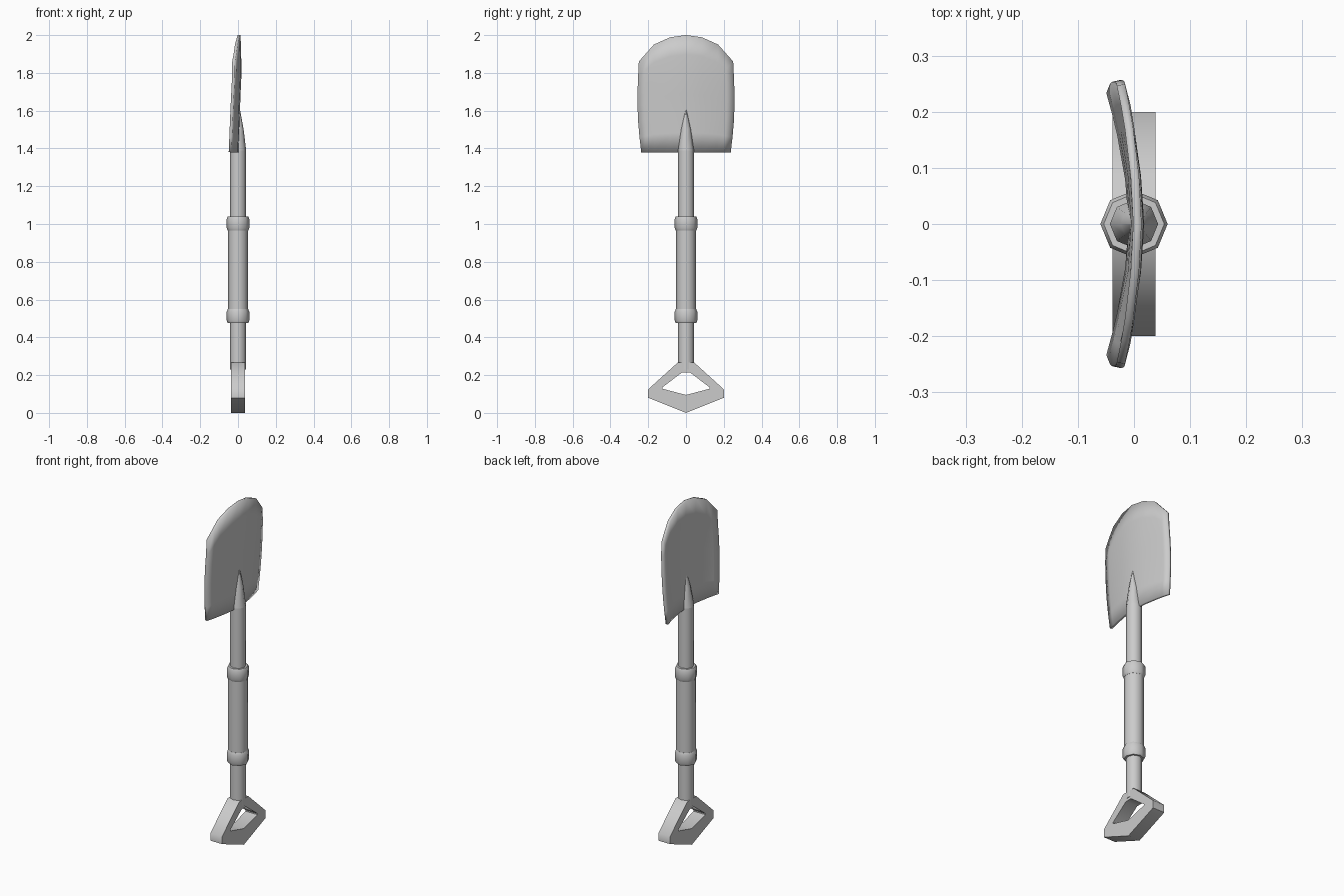
import bpy, bmesh, math

cube = bpy.data.objects.get("Cube")
if cube:
    bpy.data.objects.remove(cube)

steel = bpy.data.materials.new("grey_steel")
steel.use_nodes = True
GREY = (0.6, 0.6, 0.6, 1)
steel.diffuse_color = GREY
steel.node_tree.nodes["Principled BSDF"].inputs["Base Color"].default_value = GREY


def finish(name, bm, angle=50):
    bmesh.ops.recalc_face_normals(bm, faces=bm.faces)
    mesh = bpy.data.meshes.new(name)
    bm.to_mesh(mesh)
    bm.free()
    mesh.materials.append(steel)
    ob = bpy.data.objects.new(name, mesh)
    bpy.context.collection.objects.link(ob)
    bpy.ops.object.select_all(action='DESELECT')
    ob.select_set(True)
    bpy.context.view_layer.objects.active = ob
    bpy.ops.object.shade_smooth_by_angle(angle=math.radians(angle))
    return ob


def turned(name, rings, sides=8):
    """Stack of round sections (z, radius, x offset) with closed ends."""
    bm = bmesh.new()
    loops = []
    for z, r, dx in rings:
        loops.append([bm.verts.new((dx + r * math.cos(math.tau * i / sides),
                                    r * math.sin(math.tau * i / sides), z))
                      for i in range(sides)])
    for a, b in zip(loops, loops[1:]):
        for i in range(sides):
            j = (i + 1) % sides
            bm.faces.new((a[i], a[j], b[j], b[i]))
    bm.faces.new(loops[0])
    bm.faces.new(loops[-1])
    return finish(name, bm)


def interp(points, v):
    for (a, p), (b, q) in zip(points, points[1:]):
        if v <= b:
            return p + (q - p) * max(0, v - a) / (b - a)
    return points[-1][1]


# Shaft with its tapered socket running into the blade
turned("shaft", [(0.23, 0.043, 0), (1.39, 0.043, 0)])
turned("blade_socket", [(1.39, 0.043, 0), (1.5, 0.027, 0.003), (1.61, 0.002, 0.008)])

# Grip sleeve and its two collars
turned("grip_sleeve", [(0.53, 0.053, 0), (0.99, 0.053, 0)])
for name, z in (("lower_collar", 0.475), ("upper_collar", 0.965)):
    turned(name, [(z, 0.054, 0), (z + 0.014, 0.06, 0),
                  (z + 0.061, 0.06, 0), (z + 0.075, 0.054, 0)])

# Open triangular handle: matching outer and inner outlines, given depth
half_outer = [(0.042, 0.268), (0.2, 0.125), (0.2, 0.08)]
half_inner = [(0.02, 0.215), (0.125, 0.135), (0.125, 0.128)]


def outline(half, bottom):
    return half + [(0, bottom)] + [(-y, z) for y, z in reversed(half)]


bm = bmesh.new()
rims = [[[bm.verts.new((x, y, z)) for y, z in pts] for x in (-0.038, 0.038)]
        for pts in (outline(half_outer, 0), outline(half_inner, 0.095))]
(ob_, of), (ib, if_) = rims
for i in range(len(of)):
    j = (i + 1) % len(of)
    for p, q in ((ob_, of), (if_, ib), (of, if_), (ib, ob_)):
        bm.faces.new((p[i], p[j], q[j], q[i]))
finish("handle", bm)

# Dished blade: grid following the outline, curved across and along
width = [(1.38, 0.235), (1.5, 0.249), (1.6, 0.255), (1.72, 0.255), (1.86, 0.248), (2, 0.248)]
top = [(0, 2.0), (0.34, 1.988), (0.68, 1.95), (1, 1.86)]
spine = [(1.38, -0.002), (1.62, 0.003), (1.82, 0.012), (2, 0.006)]
bow = [(1.38, 0.04), (1.62, 0.035), (1.86, 0.034), (2, 0.03)]
columns = [-1, -0.84, -0.68, -0.34, 0, 0.34, 0.68, 0.84, 1]
rows = 7
bm = bmesh.new()
grid = []
for u in columns:
    col = []
    for k in range(rows):
        z = 1.38 + (interp(top, abs(u)) - 1.38) * k / (rows - 1)
        x = interp(spine, z) - interp(bow, z) * abs(u) ** 1.7
        col.append(bm.verts.new((x, u * interp(width, z), z)))
    grid.append(col)
for a, b in zip(grid, grid[1:]):
    for k in range(rows - 1):
        bm.faces.new((a[k], b[k], b[k + 1], a[k + 1]))
blade = finish("blade", bm)
thick = blade.modifiers.new("thickness", 'SOLIDIFY')
thick.thickness = 0.015
thick.offset = 0
